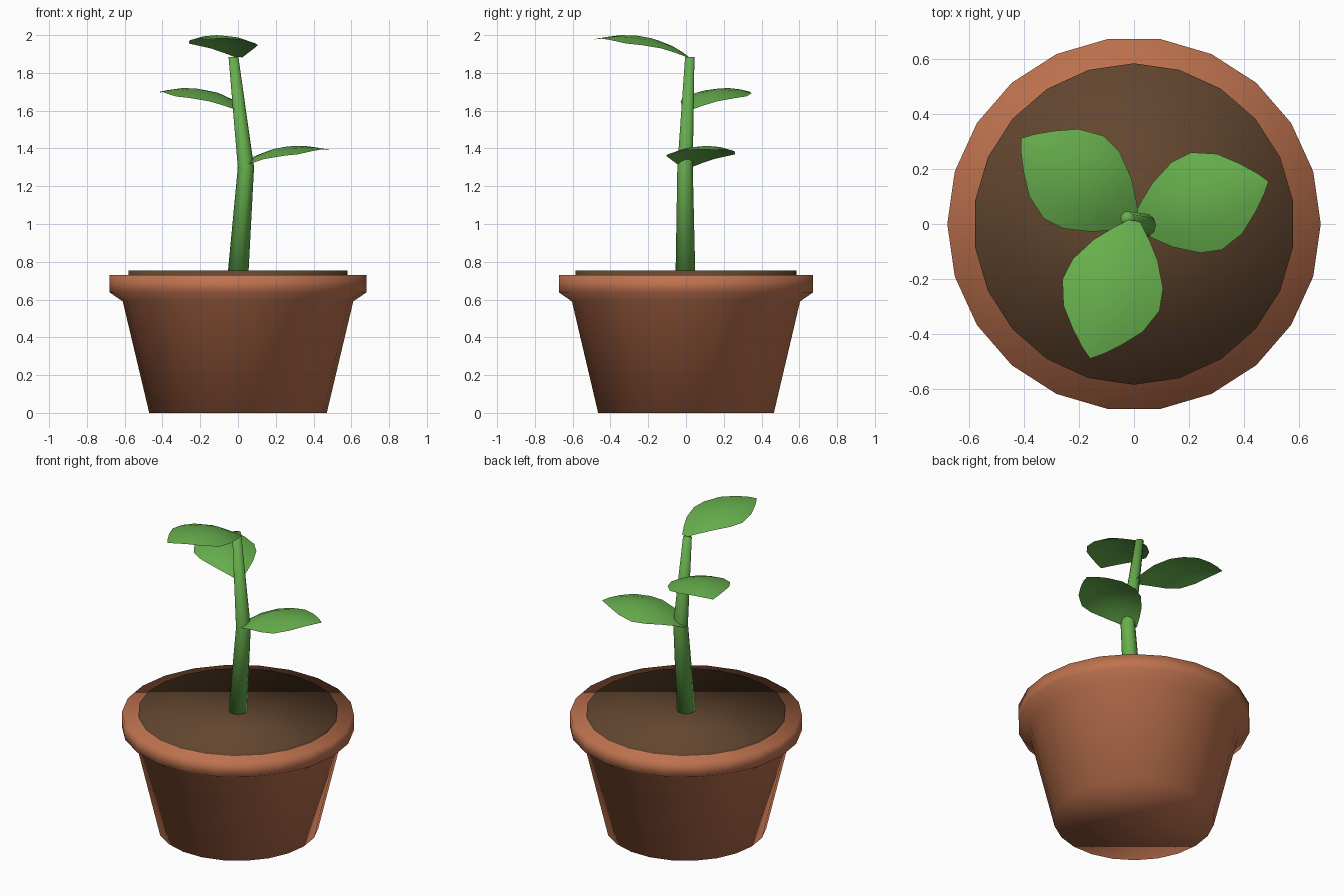
import bpy, bmesh, math
from mathutils import Vector

if "Cube" in bpy.data.objects:
    bpy.data.objects.remove(bpy.data.objects["Cube"])


def material(name, rgb):
    m = bpy.data.materials.new(name)
    m.diffuse_color = (*rgb, 1)
    m.use_nodes = True
    m.node_tree.nodes["Principled BSDF"].inputs["Base Color"].default_value = m.diffuse_color
    return m


terracotta = material("terracotta", (0.52, 0.17, 0.078))
earth = material("earth", (0.125, 0.062, 0.029))
green = material("leaf_green", (0.135, 0.43, 0.074))


def finish(name, bm, mat):
    for f in bm.faces:
        f.smooth = True
    me = bpy.data.meshes.new(name)
    bm.to_mesh(me)
    bm.free()
    me.materials.append(mat)
    ob = bpy.data.objects.new(name, me)
    bpy.context.collection.objects.link(ob)
    return ob


def rings_solid(name, rings, sides, mat, turn=0.0):
    """Closed solid through horizontal rings given as (x, y, z, radius)."""
    bm = bmesh.new()
    loops = []
    for x, y, z, r in rings:
        angles = [turn + 2 * math.pi * i / sides for i in range(sides)]
        loops.append([bm.verts.new((x + r * math.cos(a), y + r * math.sin(a), z))
                      for a in angles])
    for lo, hi in zip(loops, loops[1:]):
        for i in range(sides):
            j = (i + 1) % sides
            bm.faces.new((lo[i], lo[j], hi[j], hi[i]))
    bm.faces.new(loops[0][::-1])
    bm.faces.new(loops[-1])
    return finish(name, bm, mat)


# Half width and height along a leaf, from stalk to tip
LEAF = [(0.0, 0.02, 0.0), (0.05, 0.07, 0.03), (0.11, 0.122, 0.065),
        (0.2, 0.173, 0.1), (0.28, 0.186, 0.114), (0.37, 0.152, 0.117),
        (0.44, 0.092, 0.108), (0.49, 0.04, 0.1), (0.52, 0.0, 0.094)]


def leaf(name, base, tip):
    base = Vector(base)
    along = Vector((tip[0] - base.x, tip[1] - base.y, 0))
    scale = along.length / LEAF[-1][0]
    along.normalize()
    across = Vector((-along.y, along.x, 0))
    bm = bmesh.new()
    rows = []
    for s, w, h in LEAF[:-1]:
        row = []
        for k in (-1, -0.5, 0, 0.5, 1):
            droop = 1.2 * (k * w) ** 2        # edges hang a little lower
            row.append(bm.verts.new(base + along * s * scale + across * k * w
                                    + Vector((0, 0, h - droop))))
        rows.append(row)
    point = bm.verts.new(base + along * LEAF[-1][0] * scale
                         + Vector((0, 0, LEAF[-1][2])))
    for a, b in zip(rows, rows[1:]):
        for i in range(4):
            bm.faces.new((a[i], b[i], b[i + 1], a[i + 1]))
    for i in range(4):
        bm.faces.new((rows[-1][i], point, rows[-1][i + 1]))
    bmesh.ops.recalc_face_normals(bm, faces=bm.faces)
    if sum(f.normal.z for f in bm.faces) < 0:
        bmesh.ops.reverse_faces(bm, faces=bm.faces)
    return finish(name, bm, green)


# Pot with a flared lip, and the soil filling it
rings_solid("pot", [(0, 0, 0, 0.47), (0, 0, 0.59, 0.61),
                    (0, 0, 0.638, 0.68), (0, 0, 0.73, 0.68)], 22, terracotta)
rings_solid("soil", [(0, 0, 0.68, 0.585), (0, 0, 0.753, 0.585)], 22, earth,
            math.pi / 2)

# Bent, tapering stem
rings_solid("stem", [(0, -0.003, 0.73, 0.055), (0.042, -0.005, 1.3, 0.043),
                     (-0.024, 0.02, 1.885, 0.026)], 10, green)

# Leaves spiralling up the stem
leaf("lower_leaf", (0.0, 0.0, 1.297), (0.49, 0.155))
leaf("middle_leaf", (0.006, 0.005, 1.603), (-0.412, 0.312))
leaf("top_leaf", (0.005, 0.012, 1.883), (-0.16, -0.49))
